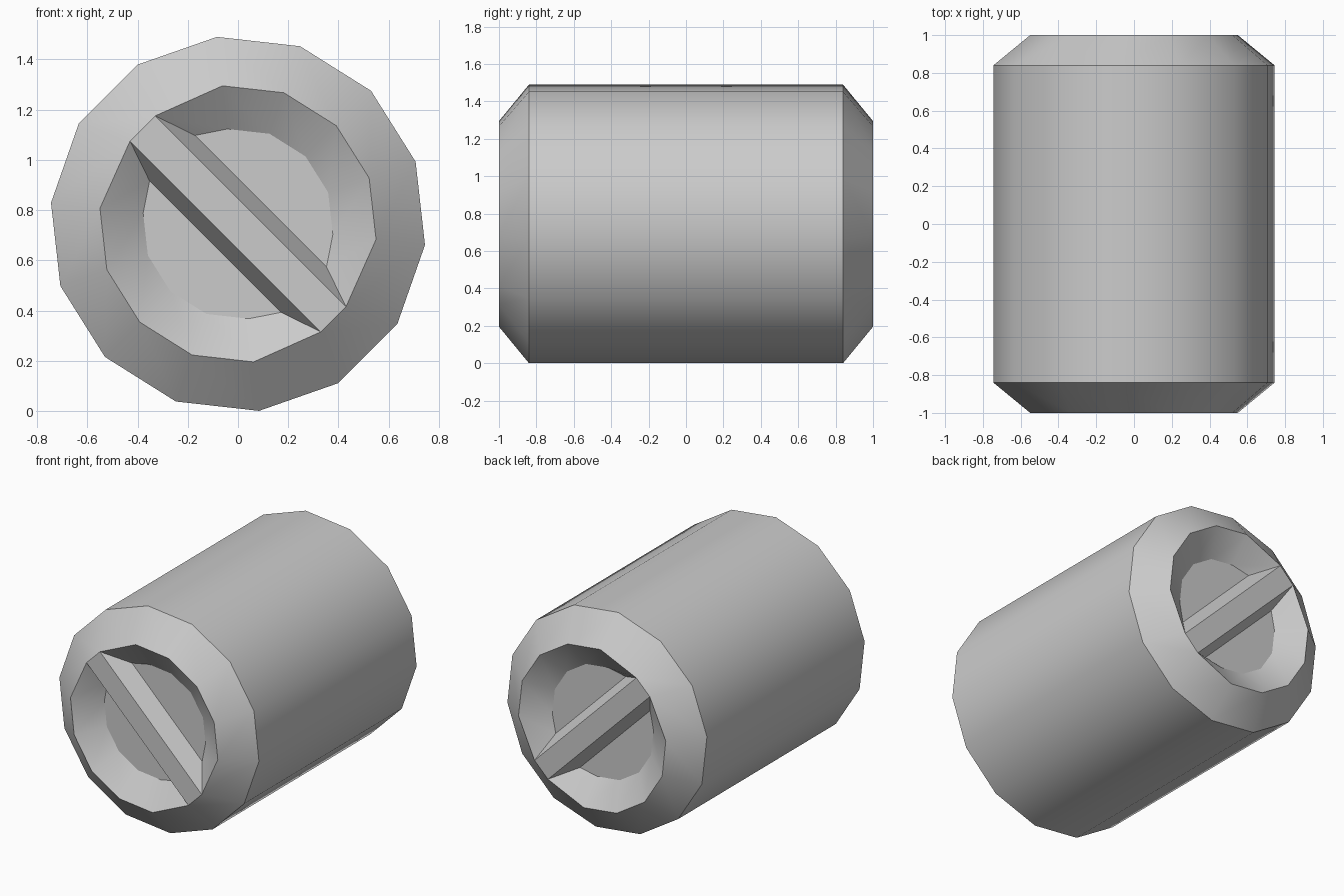
import bpy
import bmesh
from math import cos, sin, pi, radians
from mathutils import Vector

cube = bpy.data.objects.get("Cube")
if cube:
    bpy.data.objects.remove(cube)

SIDES = 14
CENTRE_Z = 0.745
BAR_ANGLE = radians(135)

grey = bpy.data.materials.new("plain grey")
grey.use_nodes = True
colour = (0.6, 0.6, 0.6, 1)
grey.diffuse_color = colour
grey.node_tree.nodes["Principled BSDF"].inputs["Base Color"].default_value = colour


def ring(radius, y, bar_half=None, bar_reach=None):
    """Polygon around the y axis; two opposite edges may be fitted to the bar ends."""
    points = []
    for i in range(SIDES):
        a = BAR_ANGLE + (i - 0.5) * 2 * pi / SIDES
        points.append(Vector((radius * cos(a), y, CENTRE_Z + radius * sin(a))))
    if bar_half:
        along = Vector((cos(BAR_ANGLE), 0, sin(BAR_ANGLE)))
        across = Vector((-sin(BAR_ANGLE), 0, cos(BAR_ANGLE)))
        middle = Vector((0, y, CENTRE_Z))
        half = SIDES // 2
        for i, s, t in ((0, 1, -1), (1, 1, 1), (half, -1, 1), (half + 1, -1, -1)):
            points[i] = middle + along * s * bar_reach + across * t * bar_half
    return points


def loft(front, back, skip=()):
    """Quads joining two rings."""
    n = len(front)
    return [[front[i], back[i], back[(i + 1) % n], front[(i + 1) % n]]
            for i in range(n) if i not in skip]


def make_part(name, faces):
    """Build faces for the front half and mirror them to the back."""
    bm = bmesh.new()
    for face in faces:
        bm.faces.new([bm.verts.new(p) for p in face])
    bmesh.ops.remove_doubles(bm, verts=bm.verts, dist=1e-5)
    mesh = bpy.data.meshes.new(name)
    bm.to_mesh(mesh)
    bm.free()
    mesh.materials.append(grey)
    obj = bpy.data.objects.new(name, mesh)
    bpy.context.collection.objects.link(obj)
    mirror = obj.modifiers.new("front to back", 'MIRROR')
    mirror.use_axis = (False, True, False)
    bpy.ops.object.select_all(action='DESELECT')
    obj.select_set(True)
    bpy.context.view_layer.objects.active = obj
    bpy.ops.object.shade_smooth_by_angle(angle=radians(30))


rim = ring(0.553, -1, 0.071, 0.537)
shoulder = ring(0.749, -0.84)
waist = ring(0.749, 0)
floor = ring(0.38, -0.885, 0.128, 0.37)
opposite = SIDES // 2

# Barrel with chamfered ends
make_part("barrel", loft(rim, shoulder) + loft(shoulder, waist))

# Dished recess in each end, its floor divided by the bar
make_part("end_recess", loft(floor, rim, skip=(0, opposite))
          + [floor[1:opposite + 1], floor[opposite + 1:] + floor[:1]])

# Tapered bar across each recess, flush with the rim
corners = (0, 1, opposite, opposite + 1)
bar_top = [rim[i] for i in corners]
bar_base = [floor[i] for i in corners]
make_part("cross_bar", [bar_top] + loft(bar_top, bar_base, skip=(0, 2)))
